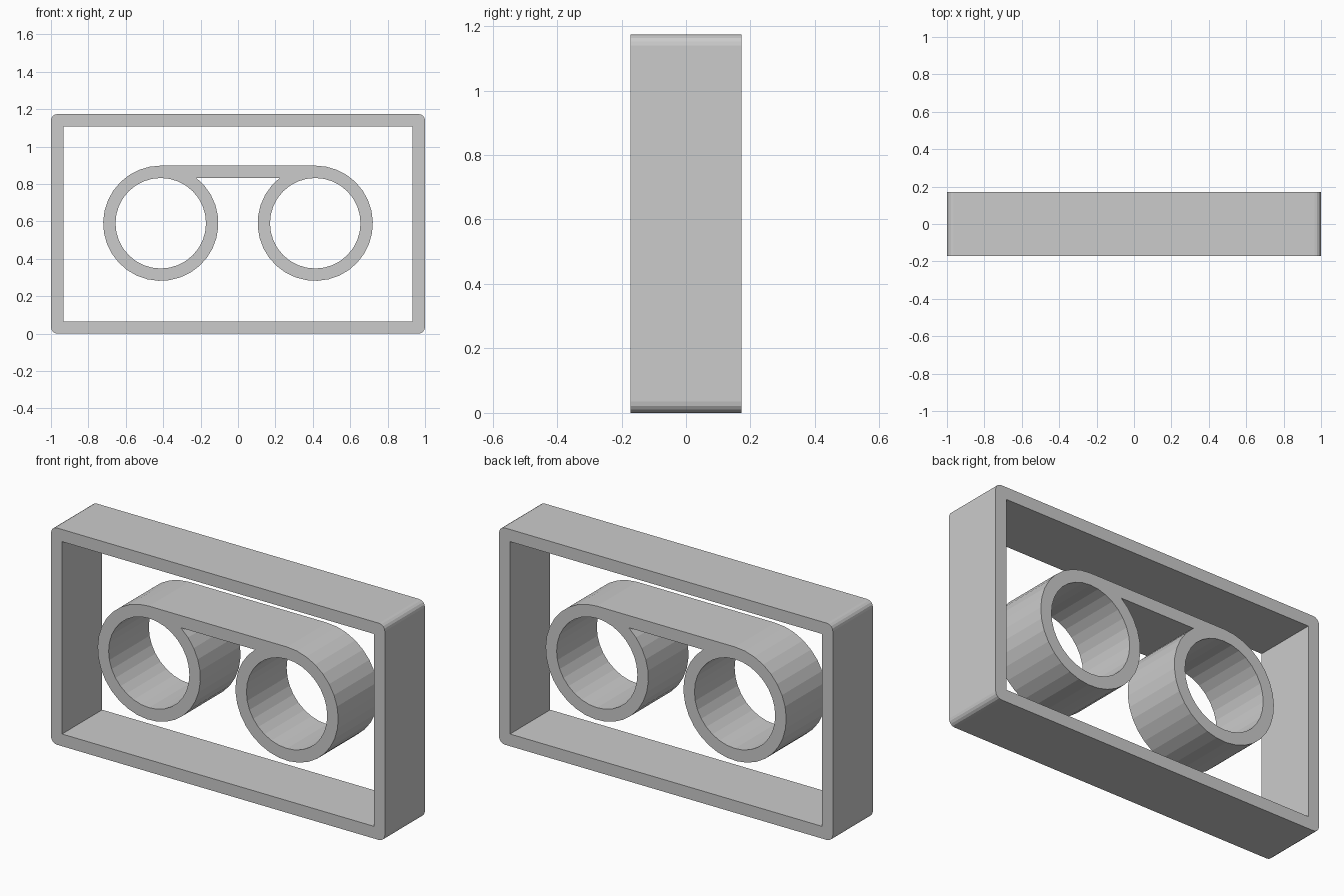
import bpy
from math import sin, cos, asin, radians, degrees, pi

cube = bpy.data.objects.get("Cube")
if cube:
    bpy.data.objects.remove(cube, do_unlink=True)

HALF_DEPTH = 0.172
HEIGHT = 1.174
WALL = 0.066
CORNER = 0.035
RING_X, RING_Z = 0.413, 0.59
R_OUT = 0.308
R_IN = R_OUT - WALL

grey = bpy.data.materials.new("plain grey")
grey.use_nodes = True
colour = (0.6, 0.6, 0.6, 1)
grey.diffuse_color = colour
grey.node_tree.nodes["Principled BSDF"].inputs["Base Color"].default_value = colour


def arc(cx, cz, r, start, end, steps):
    """Points along an arc, angles in degrees."""
    angles = [radians(start + (end - start) * i / steps) for i in range(steps + 1)]
    return [(cx + r * cos(a), cz + r * sin(a)) for a in angles]


def extruded(name, outlines):
    """Solid with holes from closed outlines in the x-z plane."""
    curve = bpy.data.curves.new(name, 'CURVE')
    curve.dimensions = '2D'
    curve.fill_mode = 'BOTH'
    curve.extrude = HALF_DEPTH
    for points in outlines:
        spline = curve.splines.new('POLY')
        spline.points.add(len(points) - 1)
        for p, (x, z) in zip(spline.points, points):
            p.co = (x, z, 0, 1)
        spline.use_cyclic_u = True
        spline.use_smooth = False
    curve.materials.append(grey)
    obj = bpy.data.objects.new(name, curve)
    bpy.context.collection.objects.link(obj)
    obj.rotation_euler.x = pi / 2
    bpy.ops.object.select_all(action='DESELECT')
    obj.select_set(True)
    bpy.context.view_layer.objects.active = obj
    bpy.ops.object.convert(target='MESH')
    bpy.ops.object.transform_apply(location=False, rotation=True, scale=False)
    bpy.ops.object.shade_flat()
    return obj


# Outer frame: rounded outside corners, square inside corners
x, lo, hi = 1 - CORNER, CORNER, HEIGHT - CORNER
outside = []
for cx, cz, start in ((x, hi, 0), (-x, hi, 90), (-x, lo, 180), (x, lo, 270)):
    outside += arc(cx, cz, CORNER, start, start + 90, 4)
ix, iz = 1 - WALL, HEIGHT - WALL
inside = [(-ix, WALL), (ix, WALL), (ix, iz), (-ix, iz)]
extruded("outer_frame", [outside, inside])

# Twin rings joined by a flat bar along their tops
meet = degrees(asin(R_IN / R_OUT))
outline = arc(-RING_X, RING_Z, R_OUT, 90, 360 + meet, 29)
outline += arc(RING_X, RING_Z, R_OUT, 180 - meet, 450, 29)
holes = [arc(s * RING_X, RING_Z, R_IN, 0, 360, 32)[:-1] for s in (-1, 1)]
extruded("twin_rings", [outline] + holes)
